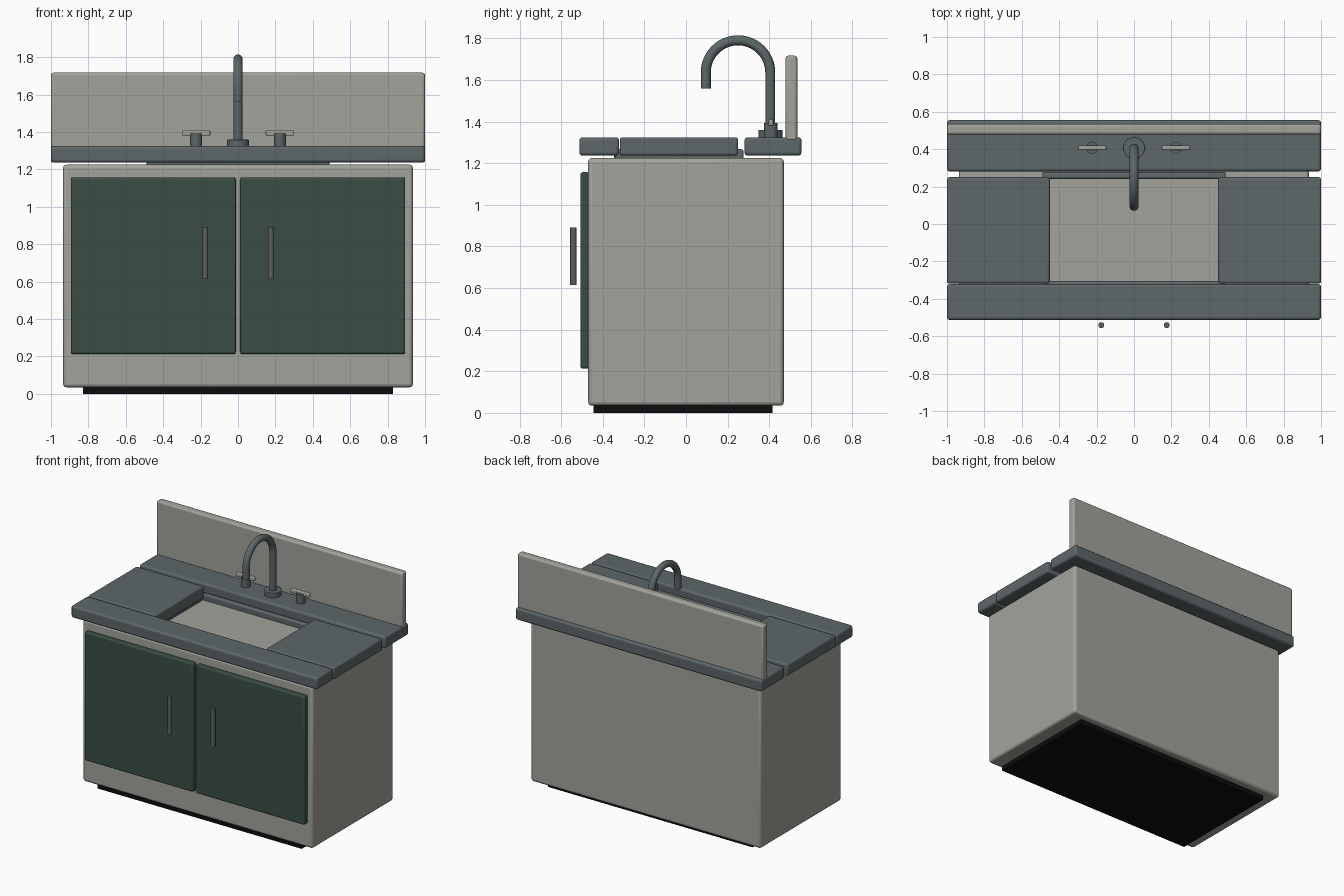
import bpy, bmesh, math
from mathutils import Vector

if "Cube" in bpy.data.objects:
    bpy.data.objects.remove(bpy.data.objects["Cube"])


def material(name, rgb):
    m = bpy.data.materials.new(name)
    m.diffuse_color = (*rgb, 1)
    m.use_nodes = True
    m.node_tree.nodes["Principled BSDF"].inputs["Base Color"].default_value = m.diffuse_color
    return m


STONE = material("warm_grey", (0.36, 0.37, 0.33))
SLATE = material("slate_grey", (0.11, 0.135, 0.14))
GREEN = material("dark_green", (0.042, 0.075, 0.058))
STEEL = material("steel_grey", (0.105, 0.115, 0.115))
BLACK = material("black", (0.004, 0.004, 0.004))


def finish(name, bm, mat, bevel=0.0):
    me = bpy.data.meshes.new(name)
    bmesh.ops.recalc_face_normals(bm, faces=bm.faces[:])
    bm.to_mesh(me)
    bm.free()
    me.materials.append(mat)
    ob = bpy.data.objects.new(name, me)
    bpy.context.collection.objects.link(ob)
    if bevel:
        b = ob.modifiers.new("edge", 'BEVEL')
        b.width = bevel
        b.segments = 3
        b.limit_method = 'ANGLE'
    bpy.ops.object.select_all(action='DESELECT')
    ob.select_set(True)
    bpy.context.view_layer.objects.active = ob
    bpy.ops.object.shade_smooth_by_angle(angle=math.radians(35))
    return ob


def box(name, x, y, z, mat, bevel=0.0):
    bm = bmesh.new()
    bmesh.ops.create_cube(bm, size=1)
    for v in bm.verts:
        for i, (lo, hi) in enumerate((x, y, z)):
            v.co[i] = lo if v.co[i] < 0 else hi
    return finish(name, bm, mat, bevel)


def rod(name, x, y, z0, z1, r, mat, bevel=0.0):
    bm = bmesh.new()
    bmesh.ops.create_cone(bm, cap_ends=True, segments=32, radius1=r, radius2=r, depth=z1 - z0)
    bmesh.ops.translate(bm, vec=(x, y, (z0 + z1) / 2), verts=bm.verts[:])
    return finish(name, bm, mat, bevel)


# Cabinet body and recessed plinth
box("cabinet", (-0.935, 0.935), (-0.47, 0.47), (0.035, 1.225), STONE, 0.018)
box("plinth", (-0.83, 0.83), (-0.445, 0.415), (0, 0.06), BLACK)

# Countertop: front and back strips, then side slabs around the opening
TOP = (1.237, 1.325)
box("counter_front", (-1, 1), (-0.513, -0.322), TOP, SLATE, 0.015)
box("counter_back", (-1, 1), (0.281, 0.555), TOP, SLATE, 0.015)
box("backsplash", (-1, 1), (0.478, 0.535), (1.305, 1.717), STONE, 0.014)

# Sink rim under the opening
for label, y in (("front", (-0.345, -0.305)), ("back", (0.24, 0.277))):
    box("sink_rim_" + label, (-0.49, 0.49), y, (1.2, 1.268), SLATE, 0.012)

# Paired parts on each side
for side, s in (("left", -1), ("right", 1)):
    def span(a, b):
        return tuple(sorted((s * a, s * b)))
    box("counter_" + side, span(0.45, 1), (-0.318, 0.25), TOP, SLATE, 0.012)
    box("sink_rim_" + side, span(0.452, 0.49), (-0.34, 0.27), (1.2, 1.24), SLATE)
    box("door_" + side, span(0.012, 0.894), (-0.507, -0.465), (0.213, 1.157), GREEN, 0.01)
    rod("door_handle_" + side, s * 0.175, -0.541, 0.615, 0.892, 0.0155, STEEL)
    rod("tap_stem_" + side, s * 0.224, 0.408, 1.31, 1.393, 0.032, SLATE)
    box("tap_lever_" + side, span(0.148, 0.298), (0.396, 0.42), (1.38, 1.41), STONE, 0.006)

# Faucet base and gooseneck spout
rod("faucet_base", 0, 0.406, 1.31, 1.36, 0.058, SLATE, 0.004)
R, CY, CZ, TUBE = 0.155, 0.25, 1.636, 0.024
path = [(CY + R, 1.33)]
path += [(CY + R * math.cos(math.pi * i / 32), CZ + R * math.sin(math.pi * i / 32)) for i in range(33)]
path += [(CY - R, 1.56)]
bm = bmesh.new()
rings = []
for i, (y, z) in enumerate(path):
    a, b = path[max(i - 1, 0)], path[min(i + 1, len(path) - 1)]
    t = Vector((0, b[0] - a[0], b[1] - a[1])).normalized()
    if 0 < i < 34:
        ang = math.pi * (i - 1) / 32
        t = Vector((0, -math.sin(ang), math.cos(ang)))
    u, w = Vector((1, 0, 0)), t.cross(Vector((1, 0, 0)))
    rings.append([bm.verts.new(Vector((0, y, z)) + TUBE * (u * math.cos(k * math.tau / 20)
                  + w * math.sin(k * math.tau / 20))) for k in range(20)])
for p, q in zip(rings, rings[1:]):
    for k in range(20):
        n = (k + 1) % 20
        bm.faces.new((p[k], p[n], q[n], q[k]))
bm.faces.new(rings[0])
bm.faces.new(rings[-1])
finish("faucet_spout", bm, SLATE)
